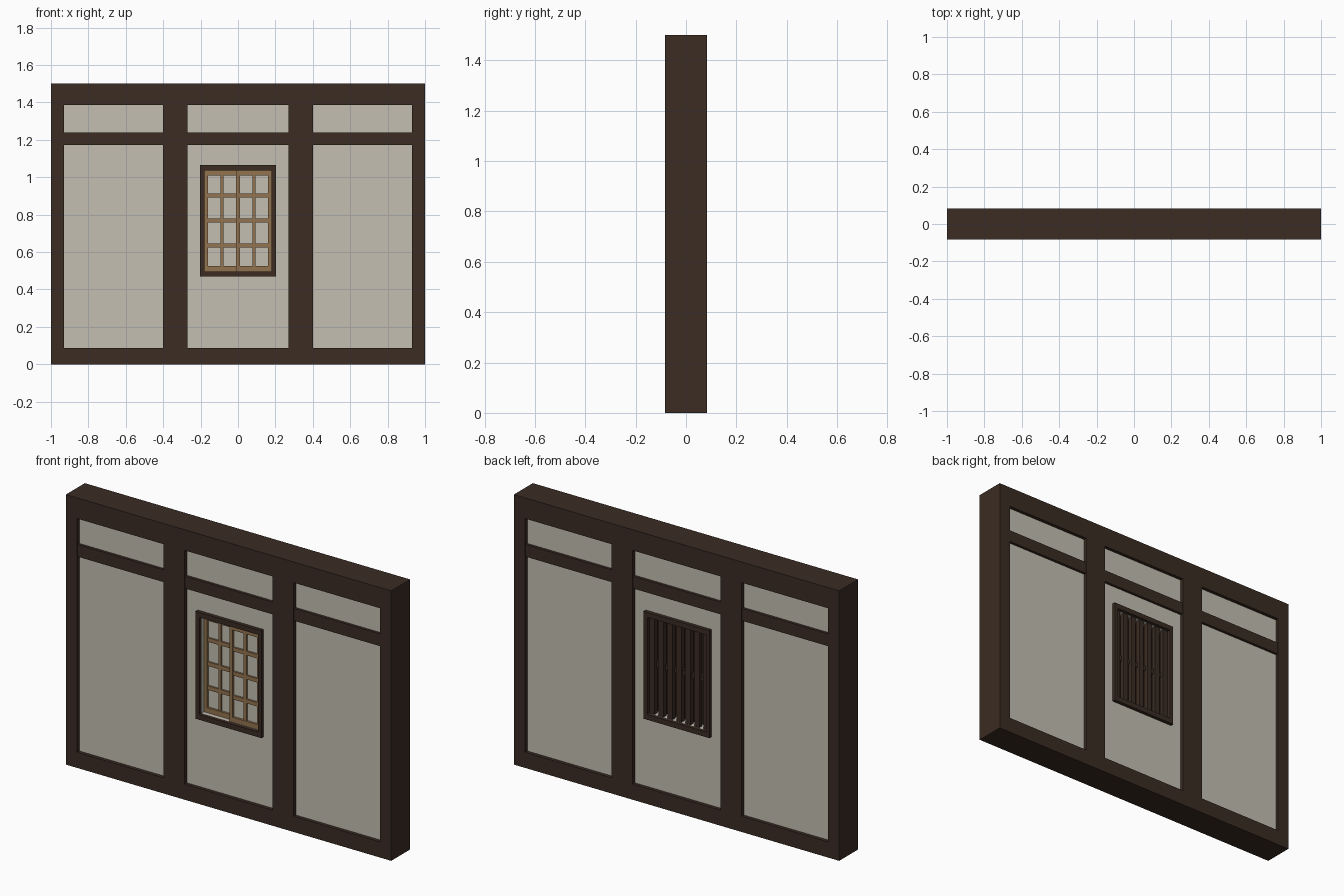
import bpy

if "Cube" in bpy.data.objects:
    bpy.data.objects.remove(bpy.data.objects["Cube"])


def material(name, rgb):
    m = bpy.data.materials.new(name)
    m.diffuse_color = (*rgb, 1)
    m.use_nodes = True
    m.node_tree.nodes["Principled BSDF"].inputs["Base Color"].default_value = m.diffuse_color
    return m


WOOD = material("dark timber", (0.044, 0.025, 0.017))
PLASTER = material("pale plaster", (0.552, 0.521, 0.445))
TAN = material("tan wood", (0.296, 0.174, 0.080))


def box(name, x, y, z, mat):
    """Box from (min, max) ranges along each axis."""
    bpy.ops.mesh.primitive_cube_add(size=1)
    o = bpy.context.object
    o.name = name
    for v in o.data.vertices:
        v.co = [r[0] if c < 0 else r[1] for c, r in zip(v.co, (x, y, z))]
    o.data.materials.append(mat)
    return o


D = 0.083             # half depth of the timber
P = 0.064             # half depth of the plaster
W, ZB, ZT = 0.18, 0.497, 1.037   # window opening

# plaster wall with the window cut through
wall = box("plaster_wall", (-0.96, 0.96), (-P, P), (0.05, 1.43), PLASTER)
cutter = box("window_cutter", (-W, W), (-0.2, 0.2), (ZB, ZT), PLASTER)
cutter.hide_render = True
cutter.hide_viewport = True
cut = wall.modifiers.new("window_hole", 'BOOLEAN')
cut.object = cutter
cut.solver = 'EXACT'

# timber frame
box("bottom_beam", (-1, 1), (-D, D), (0, 0.087), WOOD)
box("top_beam", (-1, 1), (-D, D), (1.385, 1.5), WOOD)
for s, side in ((-1, "left"), (1, "right")):
    box(side + "_end_post", sorted((s * 1, s * 0.93)), (-D, D), (0.087, 1.385), WOOD)
    box(side + "_inner_post", sorted((s * 0.40, s * 0.27)), (-D, D), (0.087, 1.385), WOOD)
for i, (a, b) in enumerate(((-0.93, -0.40), (-0.27, 0.27), (0.40, 0.93))):
    box("middle_rail_%d" % i, (a, b), (-0.079, 0.079), (1.172, 1.24), WOOD)

# window surround on both faces
for y, face in (((-D, -P), "front"), ((P, D), "back")):
    for s in (-1, 1):
        box(face + "_window_jamb", sorted((s * W, s * 0.202)), y, (ZB, ZT), WOOD)
    box(face + "_window_head", (-0.202, 0.202), y, (ZT, 1.065), WOOD)
    box(face + "_window_sill", (-0.202, 0.202), y, (0.468, ZB), WOOD)


# sliding paper sashes, the right one in front of the left
def sash(name, x0, x1, y0, y1):
    y = (y0, y1)
    for a in (x0, x1 - 0.02):
        box(name + "_stile", (a, a + 0.02), y, (ZB, ZT), TAN)
    xi = (x0 + 0.02, x1 - 0.02)
    box(name + "_top_rail", xi, y, (ZT - 0.028, ZT), TAN)
    box(name + "_bottom_rail", xi, y, (ZB, ZB + 0.028), TAN)
    c = (x0 + x1) / 2
    yb = (y0 + 0.002, y1)
    box(name + "_upright_bar", (c - 0.008, c + 0.008), yb, (ZB + 0.028, ZT - 0.028), TAN)
    for z in (0.635, 0.768, 0.902):
        box(name + "_cross_bar", xi, yb, (z - 0.011, z + 0.011), TAN)
    box(name + "_paper", xi, (y1 - 0.006, y1 - 0.002), (ZB + 0.02, ZT - 0.02), PLASTER)


sash("left_sash", -W, 0.01, -0.042, -0.024)
sash("right_sash", -0.01, W, -0.062, -0.044)

# wooden grille on the back: board, cross rail and upright slats
box("grille_board", (-W, W), (0.0, 0.02), (ZB, ZT), WOOD)
box("grille_rail", (-W, W), (0.02, 0.046), (0.752, 0.782), WOOD)
for i in range(-3, 4):
    box("grille_slat", (i * 0.055 - 0.015, i * 0.055 + 0.015), (0.036, 0.062), (ZB, ZT), WOOD)
